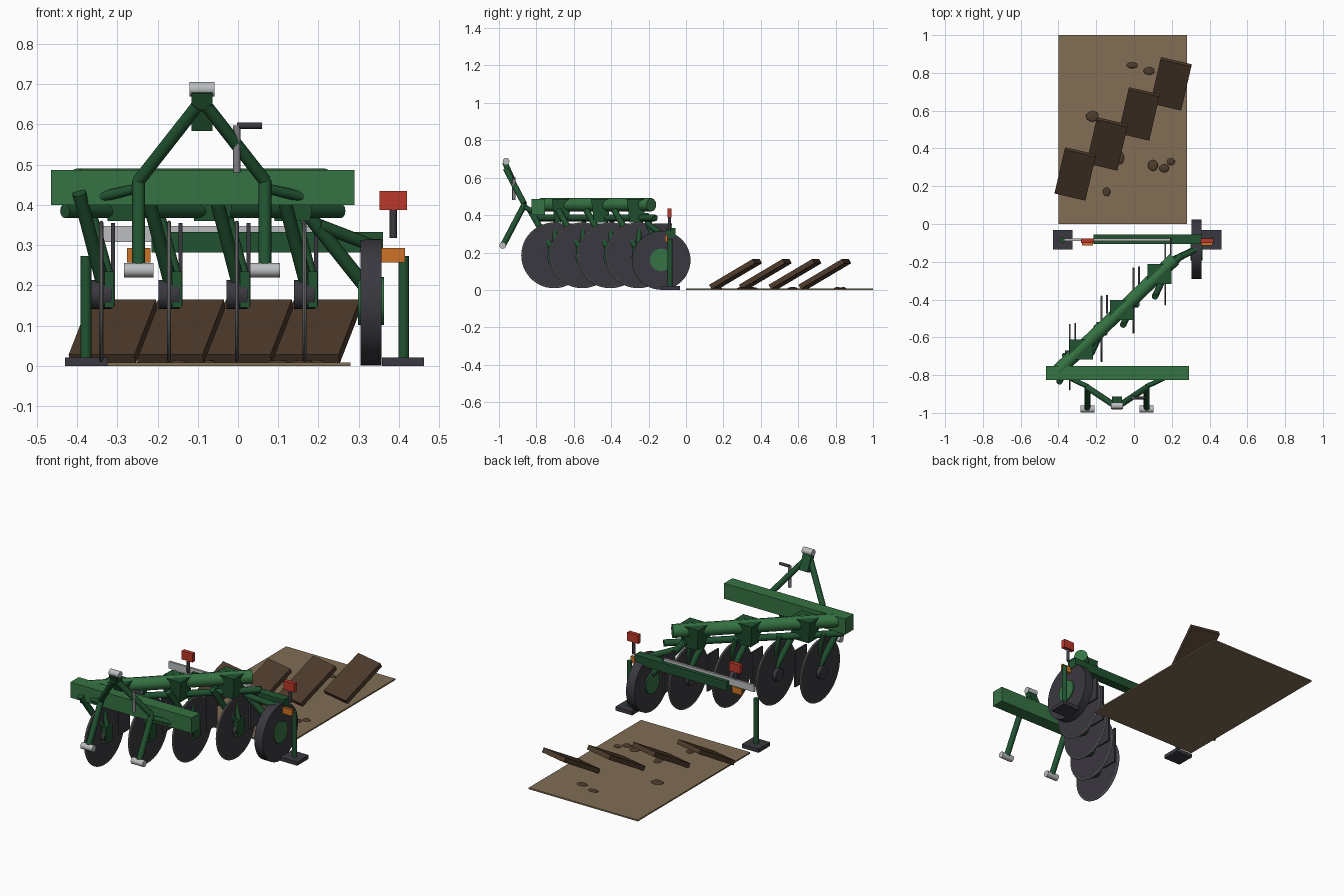
import bpy, math
from mathutils import Vector, Matrix

if "Cube" in bpy.data.objects:
    bpy.data.objects.remove(bpy.data.objects["Cube"])


def material(name, rgb):
    m = bpy.data.materials.new(name)
    m.diffuse_color = (*rgb, 1)
    m.use_nodes = True
    m.node_tree.nodes["Principled BSDF"].inputs["Base Color"].default_value = m.diffuse_color
    return m


GREEN = material("frame green", (0.036, 0.17, 0.055))
DARK_GREEN = material("dark green", (0.015, 0.085, 0.030))
CHARCOAL = material("charcoal", (0.042, 0.040, 0.050))
IRON = material("rim grey", (0.22, 0.22, 0.23))
STEEL = material("pale steel", (0.50, 0.51, 0.52))
RED = material("reflector red", (0.50, 0.040, 0.024))
ORANGE = material("reflector orange", (0.62, 0.17, 0.020))
SOIL = material("field soil", (0.22, 0.155, 0.090))
EARTH = material("turned earth", (0.075, 0.044, 0.025))


def finish(name, mat, smooth=False):
    ob = bpy.context.object
    ob.name = name
    ob.data.materials.append(mat)
    if smooth:
        bpy.ops.object.shade_smooth_by_angle(angle=math.radians(35))
    return ob


def box(name, mat, x, y, z, rot=(0, 0, 0)):
    """Box from (min, max) ranges on each axis, turned about its centre."""
    centre = [(a + b) / 2 for a, b in (x, y, z)]
    bpy.ops.mesh.primitive_cube_add(size=1, location=centre, rotation=rot)
    ob = finish(name, mat)
    ob.scale = [b - a for a, b in (x, y, z)]
    return ob


def tube(name, mat, a, b, r, sides=12):
    """Round bar between two points."""
    a, b = Vector(a), Vector(b)
    bpy.ops.mesh.primitive_cylinder_add(vertices=sides, radius=r, depth=(b - a).length,
                                        location=(a + b) / 2)
    ob = finish(name, mat, sides > 8)
    ob.rotation_mode = 'QUATERNION'
    ob.rotation_quaternion = (b - a).to_track_quat('Z', 'Y')
    return ob


# Field strip with clods
box("field_strip", SOIL, (-0.40, 0.28), (0, 1), (0, 0.008))
clods = [(-0.01, 0.84, .030, .016), (0.08, 0.81, .030, .020), (-0.22, 0.57, .034, .028),
         (-0.145, 0.17, .020, .023), (0.10, 0.31, .027, .029), (0.16, 0.295, .026, .022),
         (0.195, 0.33, .022, .018), (-0.075, 0.35, .022, .034)]
for x, y, rx, ry in clods:
    bpy.ops.mesh.primitive_uv_sphere_add(segments=14, ring_count=8, radius=1, location=(x, y, 0.008))
    finish("clod", EARTH, True).scale = (rx, ry, 0.007)

# Turned furrow slices
for i in range(4):
    bpy.ops.mesh.primitive_cube_add(size=1)
    ob = finish("furrow_slice", EARTH)
    ob.matrix_world = (Matrix.Translation((-0.311 + 0.169 * i, 0.265 + 0.159 * i, 0.085))
                       @ Matrix.Rotation(math.radians(-13), 4, 'Z')
                       @ Matrix.Rotation(math.radians(30), 4, 'X')
                       @ Matrix.Diagonal((0.168, 0.275, 0.026, 1)))

# Front cross beam and diagonal main beam
box("cross_beam", GREEN, (-0.465, 0.29), (-0.827, -0.753), (0.40, 0.487))
tube("main_beam", GREEN, (-0.40, -0.775, 0.455), (0.215, -0.185, 0.455), 0.036, 12)
tube("lower_beam", DARK_GREEN, (-0.43, -0.79, 0.385), (0.255, -0.165, 0.385), 0.018)

# Tapered clamp blocks along the main beam
for x, y in ((-0.28, -0.665), (-0.065, -0.455), (0.135, -0.265)):
    bpy.ops.mesh.primitive_cone_add(vertices=4, radius1=0.052, radius2=0.074, depth=0.125,
                                    location=(x, y, 0.423), rotation=(0, 0, math.pi / 4))
    ob = finish("beam_clamp", DARK_GREEN)
    ob.data.transform(Matrix.Rotation(math.pi / 4, 4, 'Z'))
    ob.rotation_euler = (0, 0, 0)
    ob.scale = (1.2, 1, 1)

# Disc units: blade, rim, hub, leg and scraper
for i in range(4):
    x, y, z = -0.34 + 0.1685 * i, -0.705 + 0.15 * i, 0.185
    tube("disc_blade", CHARCOAL, (x - .004, y, z), (x + .004, y, z), 0.172, 48)
    bpy.ops.mesh.primitive_torus_add(location=(x, y, z), rotation=(0, math.pi / 2, 0),
                                     major_radius=0.171, minor_radius=0.005,
                                     major_segments=48, minor_segments=8)
    finish("disc_rim", IRON, True)
    tube("disc_hub", CHARCOAL, (x - .026, y, 0.177), (x + .026, y, 0.177), 0.036, 20)
    box("hub_bracket", DARK_GREEN, (x + .008, x + .032), (y - .03, y + .03), (0.145, 0.235))
    tube("disc_leg", DARK_GREEN, (x - .055, y - .13, 0.43), (x + .005, y, 0.20), 0.017)
    tube("leg_brace", DARK_GREEN, (x - .03, y + .01, 0.40), (x + .02, y, 0.22), 0.013)
    box("scraper", CHARCOAL, (x + .024, x + .034), (y + .08, y + .18), (0.15, 0.355))

# Hitch frame
MID = -0.09
for s in (-1, 1):
    x = MID + s * 0.157
    tube("mast_arm", DARK_GREEN, (x, -0.865, 0.46), (MID + s * .012, -0.962, 0.645), 0.016)
    tube("lower_link", DARK_GREEN, (x, -0.862, 0.46), (x, -0.975, 0.245), 0.016)
    tube("link_pin", STEEL, (x - .037, -0.98, 0.238), (x + .037, -0.98, 0.238), 0.018, 16)
    tube("link_stay", DARK_GREEN, (x, -0.86, 0.442), (x + s * .125, -0.80, 0.412), 0.013)
box("mast_head", DARK_GREEN, (MID - .026, MID + .026), (-0.963, -0.933), (0.585, 0.687),
    (math.radians(24), 0, 0))
tube("mast_pin", STEEL, (MID - .031, -0.962, 0.688), (MID + .031, -0.962, 0.688), 0.018, 16)

# Adjusting crank
tube("crank_stem", IRON, (-0.003, -0.92, 0.48), (-0.003, -0.92, 0.598), 0.009)
tube("crank_handle", CHARCOAL, (-0.003, -0.92, 0.597), (0.06, -0.92, 0.597), 0.008)

# Furrow wheel and its arm
tube("wheel_tyre", CHARCOAL, (0.305, -0.133, 0.158), (0.357, -0.133, 0.158), 0.157, 48)
tube("wheel_hub", GREEN, (0.298, -0.133, 0.161), (0.363, -0.133, 0.161), 0.06, 24)
tube("wheel_arm", DARK_GREEN, (0.155, -0.215, 0.40), (0.33, -0.133, 0.18), 0.018)
tube("beam_end_arm", DARK_GREEN, (0.20, -0.20, 0.35), (0.33, -0.133, 0.30), 0.016)

# Rear marker bar
box("rear_bar", DARK_GREEN, (-0.215, 0.36), (-0.107, -0.056), (0.282, 0.332))
box("sliding_bar", STEEL, (-0.37, 0.20), (-0.089, -0.077), (0.308, 0.347))

# Parking stands
for x, foot in ((-0.378, (-0.43, -0.325)), (0.412, (0.358, 0.463))):
    box("stand_foot", CHARCOAL, foot, (-0.135, -0.032), (0, 0.021))
    tube("stand_post", DARK_GREEN, (x, -0.085, 0.02), (x, -0.085, 0.273), 0.0135)

# Reflectors
for x in (-0.247, 0.386):
    tube("reflector_post", CHARCOAL, (x, -0.088, 0.318), (x, -0.088, 0.395), 0.009)
    box("red_reflector", RED, (x - .034, x + .034), (-0.10, -0.077), (0.387, 0.435))
    box("orange_reflector", ORANGE, (x - .029, x + .029), (-0.113, -0.098), (0.257, 0.293))
